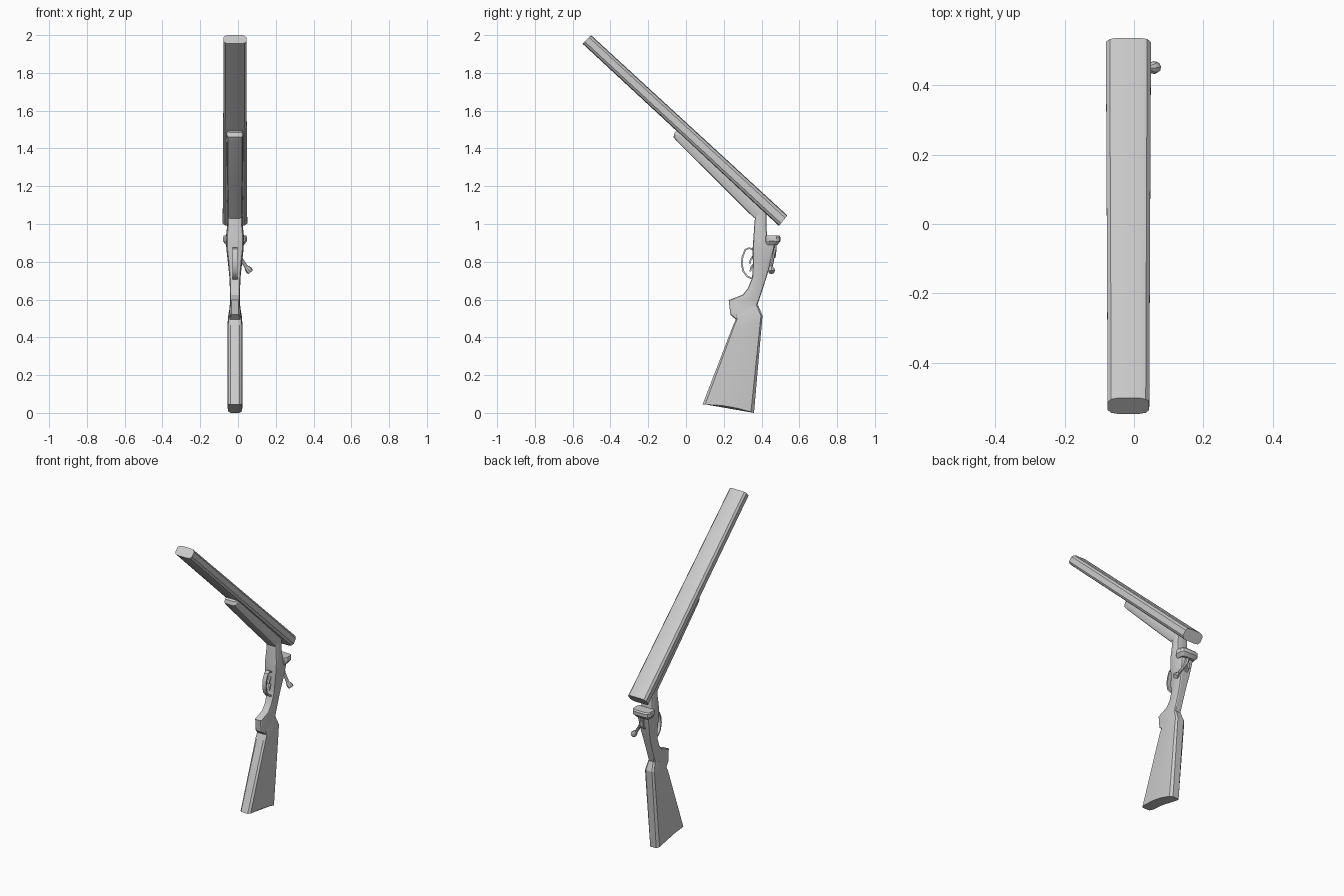
import bpy, bmesh, math
from mathutils import Vector

CX = -0.016  # centre plane of the gun

# Half cross-sections (v = across, u = front to back), mirrored by the loft helper
ROUND = [(0.55, -1), (0.83, -0.88), (1, -0.5), (1, 0.5), (0.83, 0.88), (0.55, 1)]
FLAT = [(0.66, -1), (0.84, -0.92), (0.96, -0.62), (1, 0), (0.96, 0.62), (0.84, 0.92), (0.66, 1)]
STOCK = [(0.62, -1), (0.92, -0.9), (1, -0.2), (1, 0.35), (0.88, 0.88), (0.55, 1)]
BOX = [(1, -1), (1, 1)]


def loft(name, stations, half, closed=False, angle=25):
    """Skin sections; a station is (front yz, back yz, half width, bow in z)."""
    bm = bmesh.new()
    section = half + [(-v, u) for v, u in reversed(half)]
    rings = []
    for a, b, w, *bow in stations:
        a, b = Vector(a), Vector(b)
        ring = []
        for v, u in section:
            p = a.lerp(b, (u + 1) / 2)
            lift = bow[0] * (1 - u * u) if bow else 0
            ring.append(bm.verts.new((CX + v * w, p.x, p.y + lift)))
        rings.append(ring)
    n = len(section)
    for r, s in zip(rings, rings[1:]):
        for i in range(n):
            j = (i + 1) % n
            bm.faces.new((r[i], r[j], s[j], s[i]))
    bm.faces.new(rings[0])
    bm.faces.new(rings[-1])
    bmesh.ops.recalc_face_normals(bm, faces=bm.faces)
    me = bpy.data.meshes.new(name)
    bm.to_mesh(me)
    bm.free()
    ob = bpy.data.objects.new(name, me)
    bpy.context.collection.objects.link(ob)
    smooth(ob, angle)
    return ob


def smooth(ob, angle):
    bpy.ops.object.select_all(action='DESELECT')
    ob.select_set(True)
    bpy.context.view_layer.objects.active = ob
    bpy.ops.object.shade_smooth_by_angle(angle=math.radians(angle))


def strap(name, path, thick, width):
    """Thin band following a yz path."""
    pts = [Vector(p) for p in path]
    st = []
    for i, p in enumerate(pts):
        d = (pts[min(i + 1, len(pts) - 1)] - pts[max(i - 1, 0)]).normalized()
        n = Vector((-d.y, d.x)) * thick / 2
        st.append((p - n, p + n, width / 2))
    return loft(name, st, BOX, angle=35)


def tube(name, points, radius):
    """Round rod through (x, y, z, radius factor) points."""
    cu = bpy.data.curves.new(name, 'CURVE')
    cu.dimensions = '3D'
    cu.bevel_depth = radius
    cu.bevel_resolution = 2
    cu.use_fill_caps = True
    sp = cu.splines.new('POLY')
    sp.points.add(len(points) - 1)
    for p, (x, y, z, r) in zip(sp.points, points):
        p.co = (x, y, z, 1)
        p.radius = r
    ob = bpy.data.objects.new(name, cu)
    bpy.context.collection.objects.link(ob)
    bpy.ops.object.select_all(action='DESELECT')
    ob.select_set(True)
    bpy.context.view_layer.objects.active = ob
    bpy.ops.object.convert(target='MESH')
    smooth(bpy.context.object, 35)


# Broken-open barrels, slightly wider at the breech
loft("barrels", [
    ((-0.548, 1.955), (-0.503, 2.0), 0.060),
    ((0.492, 0.990), (0.537, 1.045), 0.065)], ROUND)

# Fore-end under the barrels
loft("fore_end", [
    ((-0.060, 1.484), (-0.036, 1.503), 0.036),
    ((-0.066, 1.460), (-0.010, 1.500), 0.044),
    ((-0.050, 1.440), (0.010, 1.485), 0.045),
    ((0.170, 1.220), (0.230, 1.275), 0.043),
    ((0.362, 1.030), (0.420, 1.085), 0.040)], FLAT)

# Action body running down through the wrist
loft("receiver", [
    ((0.370, 1.090), (0.425, 1.062), 0.040),
    ((0.362, 1.000), (0.425, 0.990), 0.041),
    ((0.357, 0.930), (0.430, 0.930), 0.048),
    ((0.352, 0.860), (0.470, 0.885), 0.046),
    ((0.354, 0.790), (0.448, 0.790), 0.037),
    ((0.350, 0.715), (0.430, 0.730), 0.030),
    ((0.328, 0.660), (0.406, 0.655), 0.027),
    ((0.300, 0.625), (0.386, 0.595), 0.027)], FLAT)

# Pistol grip with its forward lip
loft("grip", [
    ((0.328, 0.660), (0.406, 0.655), 0.027),
    ((0.300, 0.625), (0.386, 0.595), 0.027),
    ((0.226, 0.597), (0.378, 0.568), 0.027),
    ((0.235, 0.520), (0.392, 0.540), 0.030),
    ((0.262, 0.495), (0.403, 0.515), 0.036)], FLAT)

# Butt stock with hollowed butt
loft("stock", [
    ((0.255, 0.535), (0.383, 0.568), 0.028),
    ((0.264, 0.495), (0.405, 0.515), 0.037),
    ((0.250, 0.465), (0.402, 0.480), 0.039),
    ((0.088, 0.045), (0.360, 0.0), 0.039, 0.012)], STOCK)

# Standing breech: wide rounded block behind the open barrels
loft("standing_breech", [
    ((0.420, 0.938), (0.494, 0.938), 0.060),
    ((0.418, 0.930), (0.501, 0.930), 0.063),
    ((0.418, 0.910), (0.500, 0.908), 0.063),
    ((0.420, 0.888), (0.482, 0.888), 0.047)], ROUND)

# Trigger guard and pair of triggers
strap("trigger_guard", [
    (0.362, 0.862), (0.335, 0.872), (0.315, 0.865), (0.300, 0.830), (0.295, 0.790),
    (0.303, 0.750), (0.325, 0.722), (0.355, 0.708)], 0.009, 0.026)
strap("front_trigger", [(0.362, 0.835), (0.343, 0.815), (0.338, 0.790)], 0.009, 0.012)
strap("rear_trigger", [(0.362, 0.790), (0.345, 0.772), (0.340, 0.748)], 0.009, 0.012)

# Opening lever swung to the right, ending in a knob
tube("opening_lever", [
    (CX, 0.466, 0.895, 1.1), (CX + 0.006, 0.466, 0.860, 1.1), (0.012, 0.458, 0.820, 0.8),
    (0.042, 0.450, 0.775, 0.8), (0.050, 0.450, 0.766, 1.3), (0.058, 0.452, 0.755, 1.6),
    (0.066, 0.453, 0.745, 1.3)], 0.012)
# Safety catch on the tang
strap("safety_catch", [(0.450, 0.870), (0.474, 0.855), (0.470, 0.825), (0.448, 0.810)], 0.010, 0.016)
